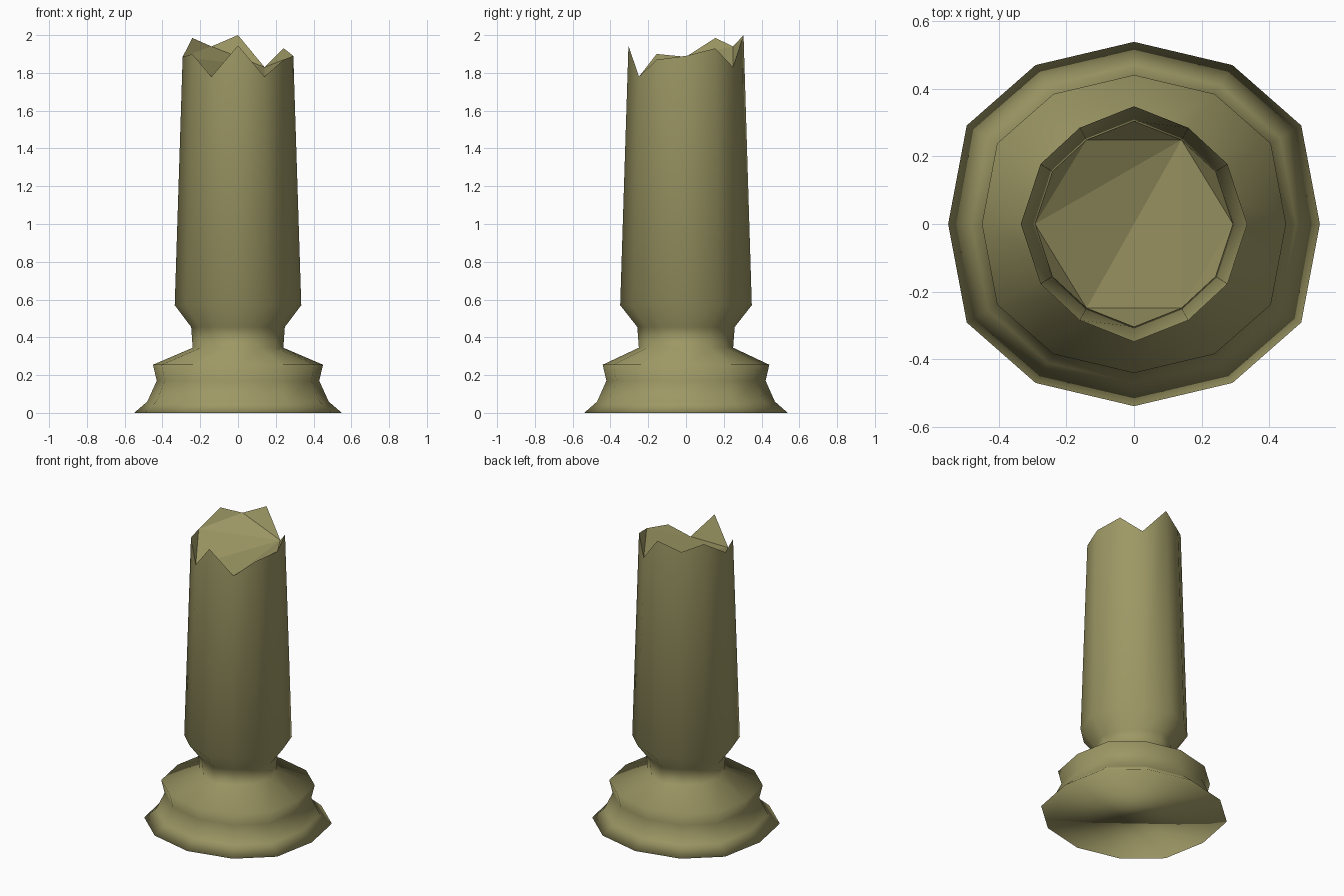
import bpy
import bmesh

cube = bpy.data.objects.get("Cube")
if cube:
    bpy.data.objects.remove(cube, do_unlink=True)

# Worn olive stone
stone = bpy.data.materials.new("olive_stone")
stone.use_nodes = True
COLOUR = (0.34, 0.315, 0.13, 1)
stone.diffuse_color = COLOUR
bsdf = stone.node_tree.nodes["Principled BSDF"]
bsdf.inputs["Base Color"].default_value = COLOUR
bsdf.inputs["Roughness"].default_value = 0.8


def twelve_sided(quarter):
    """Mirror the four points of a quarter into a full ring."""
    a, b, c, d = quarter
    half = [a, b, c, d] + [(-x, y) for x, y in (c, b, a)]
    return half + [(x, -y) for x, y in half[-2:0:-1]]


PLINTH = twelve_sided([(1, 0), (0.9, 0.53), (0.53, 0.855), (0, 0.98)])
SHAFT = twelve_sided([(1, 0), (0.825, 0.53), (0.48, 0.85), (0, 1.04)])

# Outline from the foot up: cross-section, radius, height
PROFILE = [
    (PLINTH, 0.55, 0), (PLINTH, 0.48, 0.06), (PLINTH, 0.43, 0.17),
    (PLINTH, 0.45, 0.255), (SHAFT, 0.24, 0.345), (SHAFT, 0.248, 0.455),
    (SHAFT, 0.335, 0.57),
]

# Heights of the broken rim, counter-clockwise from +x
BROKEN_RIM = [1.89, 1.93, 1.83, 2.0, 1.94, 1.985,
              1.885, 1.9, 1.78, 1.945, 1.78, 1.87]

bm = bmesh.new()
rings = [[bm.verts.new((x * r, y * r, z)) for x, y in shape]
         for shape, r, z in PROFILE]
rings.append([bm.verts.new((x * 0.293, y * 0.293, z))
              for (x, y), z in zip(SHAFT, BROKEN_RIM)])

# Sides and underside
for low, high in zip(rings, rings[1:]):
    for i in range(12):
        j = (i + 1) % 12
        bm.faces.new((low[i], low[j], high[j], high[i]))
bm.faces.new(rings[0][::-1])
for face in bm.faces:
    face.smooth = True

# Broken top: a splinter at each odd rim point, then a fan across the middle
rim = rings[-1]
top = [(i, i + 1, (i + 2) % 12) for i in range(0, 12, 2)]
top += [(2, i, (i + 2) % 12) for i in (4, 6, 8, 10)]
for tri in top:
    bm.faces.new([rim[i] for i in tri])
for edge in bm.edges:
    if any(not f.smooth for f in edge.link_faces):
        edge.smooth = False

mesh = bpy.data.meshes.new("broken_column")
bm.to_mesh(mesh)
bm.free()
mesh.materials.append(stone)
column = bpy.data.objects.new("broken_column", mesh)
bpy.context.collection.objects.link(column)
